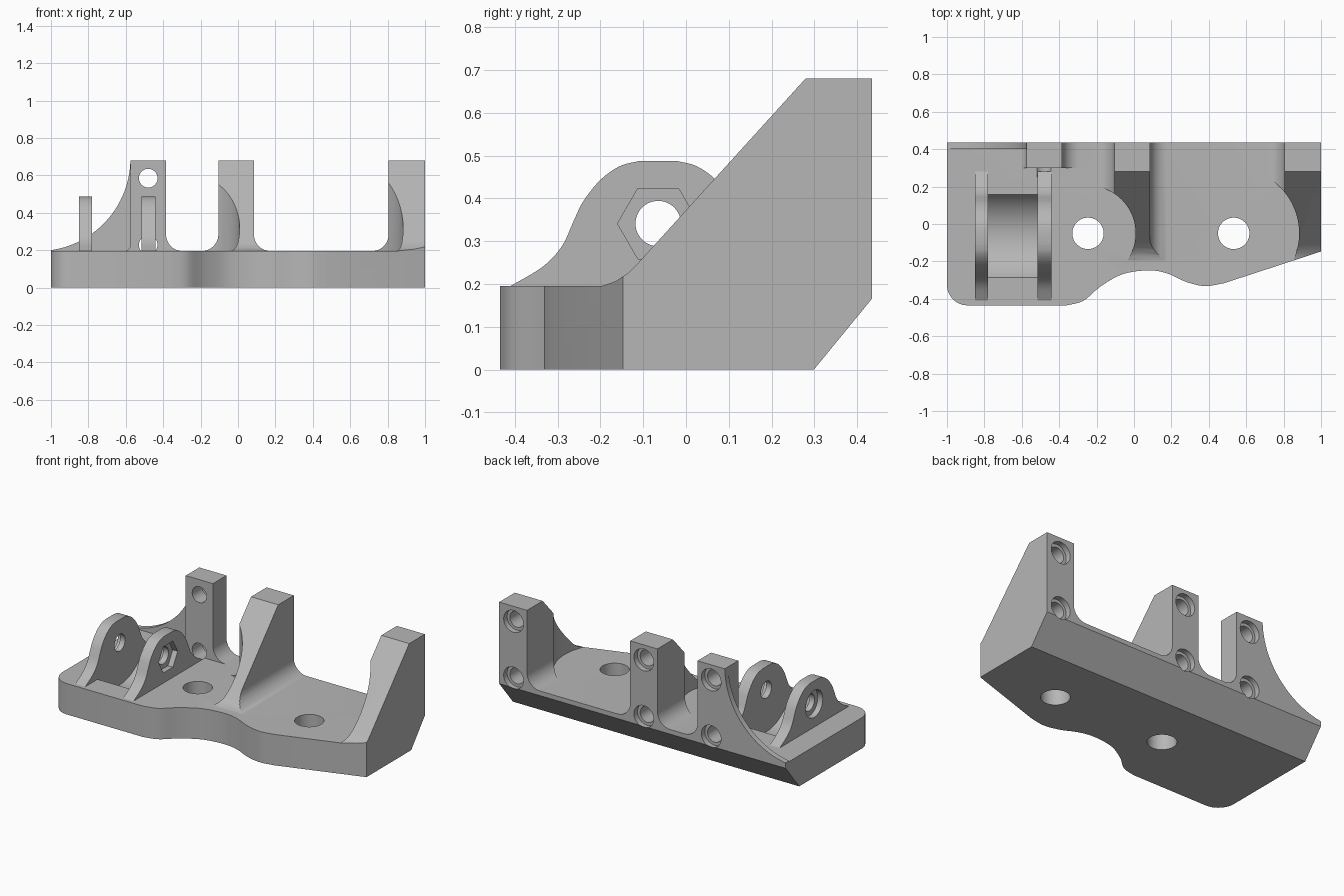
import bpy, bmesh
from math import sin, cos, pi, radians
from mathutils import Vector

old = bpy.data.objects.get("Cube")
if old:
    bpy.data.objects.remove(old, do_unlink=True)

grey = bpy.data.materials.new("plain_grey")
grey.use_nodes = True
grey.diffuse_color = (0.47, 0.47, 0.47, 1)
grey.node_tree.nodes["Principled BSDF"].inputs["Base Color"].default_value = grey.diffuse_color

TOP = 0.195      # floor height of the base
POST = 0.68      # post height
BACK = 0.435


def arc(cx, cy, r, a0, a1, n=12):
    steps = [radians(a0 + (a1 - a0) * i / n) for i in range(n + 1)]
    return [(cx + r * cos(a), cy + r * sin(a)) for a in steps]


def circle(cx, cy, r, n=48):
    return arc(cx, cy, r, 0, 360, n)[:-1]


def spline(pts, n=5):
    # Smooth curve through the points
    v = [Vector(p) for p in pts]
    v = [2 * v[0] - v[1]] + v + [2 * v[-1] - v[-2]]
    out = []
    for a, b, c, d in zip(v, v[1:], v[2:], v[3:]):
        for i in range(n):
            t = i / n
            p = 0.5 * (2 * b + (c - a) * t + (2 * a - 5 * b + 4 * c - d) * t * t
                       + (3 * b - a - 3 * c + d) * t ** 3)
            out.append(tuple(p))
    return out + [tuple(v[-2])]


def prism(name, pts, axis, t0, t1):
    # Extrude a flat profile along the given axis
    place = {"x": lambda u, v, t: (t, u, v),
             "y": lambda u, v, t: (u, t, v),
             "z": lambda u, v, t: (u, v, t)}[axis]
    bm = bmesh.new()
    lo = [bm.verts.new(place(u, v, t0)) for u, v in pts]
    hi = [bm.verts.new(place(u, v, t1)) for u, v in pts]
    bm.faces.new(lo)
    bm.faces.new(hi)
    for i in range(len(pts)):
        j = (i + 1) % len(pts)
        bm.faces.new((lo[i], lo[j], hi[j], hi[i]))
    bmesh.ops.recalc_face_normals(bm, faces=bm.faces)
    me = bpy.data.meshes.new(name)
    bm.to_mesh(me)
    bm.free()
    me.materials.append(grey)
    ob = bpy.data.objects.new(name, me)
    bpy.context.collection.objects.link(ob)
    return ob


def combine(ob, other, op):
    mod = ob.modifiers.new("combine", "BOOLEAN")
    mod.operation = op
    mod.solver = "EXACT"
    mod.object = other
    bpy.context.view_layer.update()
    deps = bpy.context.evaluated_depsgraph_get()
    me = bpy.data.meshes.new_from_object(ob.evaluated_get(deps))
    ob.modifiers.clear()
    ob.data = me
    bpy.data.objects.remove(other, do_unlink=True)


def cut(ob, pts, axis, t0, t1):
    combine(ob, prism("cutter", pts, axis, t0, t1), "DIFFERENCE")


def box(u0, v0, u1, v1):
    return [(u0, v0), (u1, v0), (u1, v1), (u0, v1)]


# Upright posts: front profile with foot fillets, trimmed by a side profile
def post(x0, x1, r0, r1, side):
    low = TOP - 0.001
    front = [(x0 - r0, 0.1), (x0 - r0, low)] + arc(x0 - r0, TOP + r0, r0, -90, 0)
    front += [(x0, POST), (x1, POST)]
    if r1:
        front += arc(x1 + r1, TOP + r1, r1, 180, 270) + [(x1 + r1, low), (x1 + r1, 0.1)]
    else:
        front += [(x1, 0.1)]
    ob = prism("post", front, "y", -0.6, 0.6)
    combine(ob, prism("side", side, "x", -1.5, 1.5), "INTERSECT")
    return ob


sloped = [(0.5, 0.05), (0.5, 0.75), (0.343, 0.75), (-0.109, 0.252), (-0.135, 0.226),
          (-0.165, 0.206), (-0.2, TOP - 0.001), (-0.2, 0.05)]
square = box(0.3, 0.05, 0.5, 0.75)
post_a = post(-0.575, -0.385, 0.035, 0.09, square)
post_b = post(-0.105, 0.085, 0.09, 0.09, sloped)
post_c = post(0.805, 1.1, 0.09, 0, sloped)

# Tool clearance around the mounting holes
MOUNTS = [(-0.246, -0.05), (0.533, -0.05)]
cut(post_b, circle(*MOUNTS[0], 0.255, 64), "z", 0.02, 0.9)
cut(post_c, circle(*MOUNTS[1], 0.35, 64), "z", 0.02, 0.9)

# Thin curved web beside the first post
web = arc(-1.07, 0.69, 0.495, -90, -2, 28) + [(-0.5, 0.67), (-0.5, 0.1), (-1.07, 0.1)]
gusset = prism("gusset", web, "y", 0.4, 0.5)

# Base slab joined to the posts and trimmed to the plan outline
bracket = prism("bracket_body", box(-1.2, -0.6, 1.2, 0.6), "z", -0.1, TOP)
for part in (post_a, post_b, post_c, gusset):
    combine(bracket, part, "UNION")
outline = [(1, BACK), (-1, BACK)] + arc(-0.89, -0.325, 0.11, 180, 270)
outline += spline([(-0.36, -0.435), (-0.27, -0.41), (-0.18, -0.335), (-0.06, -0.268),
                   (0.08, -0.248), (0.18, -0.265), (0.28, -0.31), (0.38, -0.332),
                   (0.48, -0.317)])
outline += [(1, -0.147)]
combine(bracket, prism("envelope", outline, "z", 0, 0.9), "INTERSECT")

# Sloped lower back edge
cut(bracket, [(0.299, 0), (BACK, 0.166), (0.6, 0.368), (0.6, -0.2), (0.135, -0.2)], "x", -1.3, 1.3)

# Vertical mounting holes
for x, y in MOUNTS:
    cut(bracket, circle(x, y, 0.084), "z", -0.2, 0.4)

# Counterbored screw holes in the back of each post
for x, front in ((-0.48, 0.25), (-0.01, 0.24), (0.9, 0.24)):
    for z in (0.585, 0.228):
        cut(bracket, circle(x, z, 0.05, 32), "y", front, 0.6)
        cut(bracket, circle(x, z, 0.069, 32), "y", 0.4, 0.6)

# Round trough between the ears
PIVOT = (-0.065, 0.341)
cut(bracket, circle(*PIVOT, 0.266, 96), "x", -0.78, -0.515)

# Pivot ears, with a bell-shaped symmetrical profile
half = spline([(-0.41, TOP), (-0.335, 0.24), (-0.29, 0.288), (-0.263, 0.346),
               (-0.24, 0.393), (-0.2, 0.443), (-0.155, 0.475), (-0.11, 0.487)])
bell = half + [(2 * PIVOT[0] - y, z) for y, z in reversed(half)]
bell += [(0.28, TOP - 0.01), (-0.41, TOP - 0.01)]
outer_ear = prism("outer_pivot_ear", bell, "x", -0.85, -0.78)
inner_ear = prism("inner_pivot_ear", bell, "x", -0.515, -0.442)
for ear in (outer_ear, inner_ear):
    cut(ear, circle(*PIVOT, 0.053), "x", -1, 0)
cut(outer_ear, circle(*PIVOT, 0.085), "x", -1, -0.815)      # bolt head seat
cut(inner_ear, circle(*PIVOT, 0.095, 6), "x", -0.477, 0)    # nut seat

# Smooth the round surfaces, keep the edges crisp
bpy.ops.object.select_all(action="DESELECT")
for ob in (bracket, outer_ear, inner_ear):
    ob.select_set(True)
bpy.context.view_layer.objects.active = bracket
bpy.ops.object.shade_smooth_by_angle(angle=radians(25))
